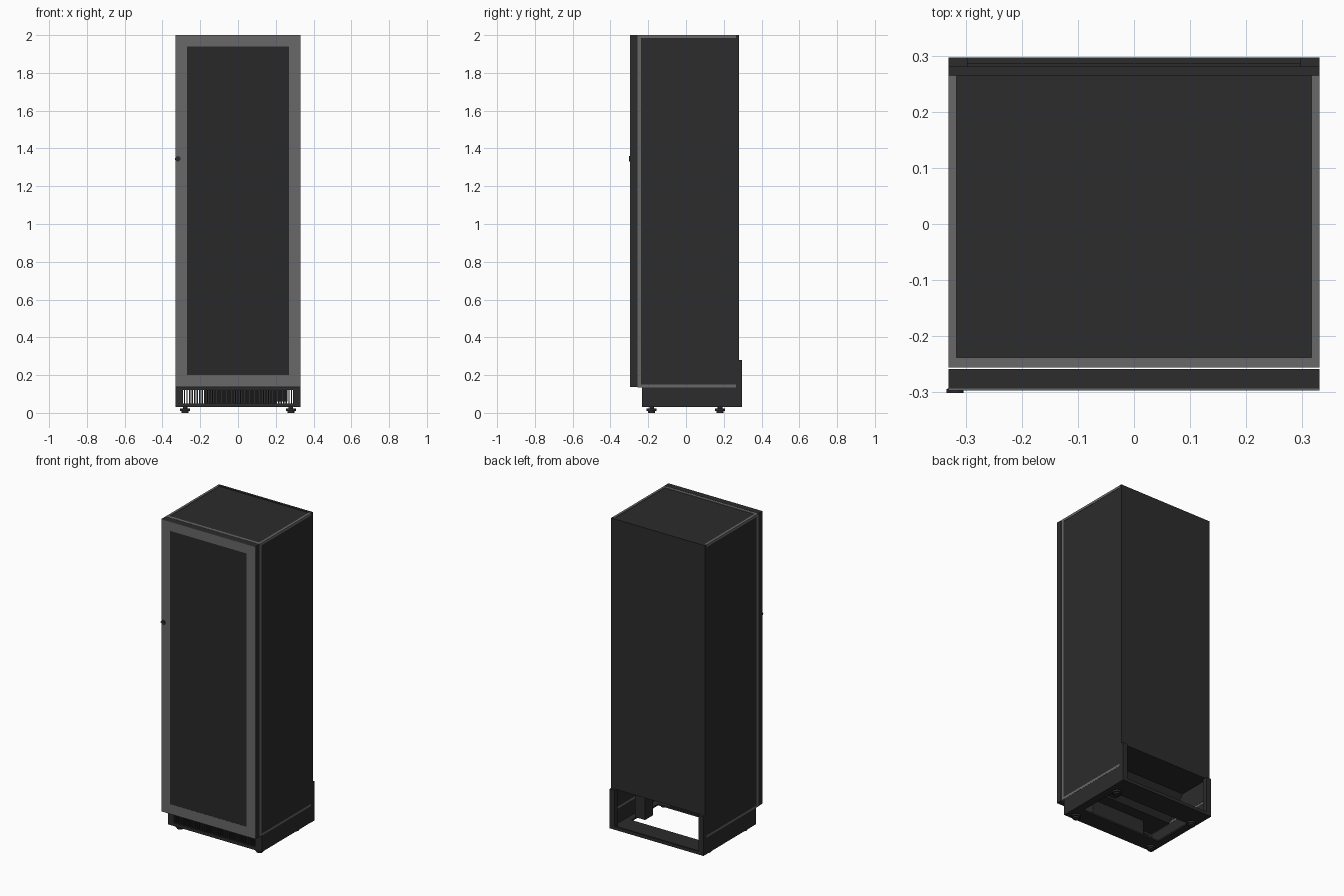
import bpy, bmesh
from mathutils import Matrix

if "Cube" in bpy.data.objects:
    bpy.data.objects.remove(bpy.data.objects["Cube"])


def material(name, v):
    m = bpy.data.materials.new(name)
    m.diffuse_color = (v, v, v, 1)
    m.use_nodes = True
    m.node_tree.nodes["Principled BSDF"].inputs["Base Color"].default_value = m.diffuse_color
    return m


BLACK = material("black_metal", 0.025)
GLASS = material("dark_glass", 0.022)
STEEL = material("brushed_steel", 0.14)


def finish(name, bm, mat, bevel=0):
    bmesh.ops.recalc_face_normals(bm, faces=bm.faces[:])
    me = bpy.data.meshes.new(name)
    bm.to_mesh(me)
    bm.free()
    me.materials.append(mat)
    ob = bpy.data.objects.new(name, me)
    bpy.context.collection.objects.link(ob)
    if bevel:
        b = ob.modifiers.new("Bevel", "BEVEL")
        b.width, b.segments = bevel, 2
    return ob


def boxes(name, spans, mat, bevel=0):
    """One object from boxes given as (x0, x1, y0, y1, z0, z1)."""
    bm = bmesh.new()
    for x0, x1, y0, y1, z0, z1 in spans:
        m = (Matrix.Translation(((x0 + x1) / 2, (y0 + y1) / 2, (z0 + z1) / 2))
             @ Matrix.Diagonal((x1 - x0, y1 - y0, z1 - z0, 1)))
        bmesh.ops.create_cube(bm, size=1, matrix=m)
    return finish(name, bm, mat, bevel)


def mirrored(span):
    x0, x1, *rest = span
    return [span, (-x1, -x0, *rest)]


def cylinders(name, parts, mat, axis="Z"):
    """Cylinders given as (centre, radius, length)."""
    bm = bmesh.new()
    turn = Matrix.Rotation(1.5707963, 4, "X") if axis == "Y" else Matrix()
    for c, r, h in parts:
        bmesh.ops.create_cone(bm, cap_ends=True, segments=24, radius1=r, radius2=r,
                              depth=h, matrix=Matrix.Translation(c) @ turn)
    ob = finish(name, bm, mat)
    bpy.context.view_layer.objects.active = ob
    ob.select_set(True)
    bpy.ops.object.shade_smooth_by_angle()
    ob.select_set(False)
    return ob


# Cabinet: side profile with the machine recess, extruded across the width
profile = [(-0.248, 0.137), (-0.06, 0.137), (0.06, 0.28), (0.265, 0.28),
           (0.265, 1.997), (-0.248, 1.997)]
bm = bmesh.new()
f = bm.faces.new([bm.verts.new((-0.326, y, z)) for y, z in profile])
ext = bmesh.ops.extrude_face_region(bm, geom=[f])["geom"]
bmesh.ops.translate(bm, vec=(0.652, 0, 0),
                    verts=[v for v in ext if isinstance(v, bmesh.types.BMVert)])
finish("cabinet_body", bm, BLACK)

# Side skins, rear panel and recess cheeks
boxes("side_panels", mirrored((0.315, 0.329, -0.24, 0.266, 0.149, 1.986)), BLACK)
boxes("rear_panel", [(-0.331, 0.331, 0.264, 0.281, 0.28, 2.0)], BLACK)
boxes("rear_corner_posts", mirrored((0.297, 0.331, 0.264, 0.297, 0.03, 0.28)), BLACK)

# Steel edging around the cabinet sides and top
trim = []
trim += mirrored((0.316, 0.331, -0.256, 0.264, 1.985, 2.0))
trim += mirrored((0.316, 0.331, -0.256, 0.264, 0.135, 0.15))
trim += mirrored((0.316, 0.331, -0.256, -0.238, 0.15, 1.985))
trim += [(-0.316, 0.316, -0.256, -0.238, 1.985, 2.0),
         (-0.316, 0.316, -0.256, -0.238, 0.135, 0.15)]
boxes("steel_edging", trim, STEEL)

# Door: dark core, steel front frame, glass
boxes("door_core", [(-0.331, 0.331, -0.293, -0.258, 0.137, 2.0)], BLACK)
FY = (-0.297, -0.292)
boxes("door_frame", [
    (-0.331, -0.271, *FY, 0.137, 2.0), (0.269, 0.331, *FY, 0.137, 2.0),
    (-0.271, 0.269, *FY, 1.94, 2.0), (-0.271, 0.269, *FY, 0.137, 0.2)], STEEL)
boxes("door_glass", [(-0.271, 0.269, -0.296, -0.291, 0.2, 1.94)], GLASS)
cylinders("door_lock", [((-0.318, -0.297, 1.345), 0.014, 0.008),
                        ((-0.326, -0.2975, 1.345), 0.008, 0.007)], BLACK, "Y")

# Plinth: side walls, front surround, rear bar and floor ring
plinth = mirrored((0.318, 0.33, -0.232, 0.297, 0.03, 0.135))
plinth += mirrored((0.29, 0.318, -0.232, -0.218, 0.03, 0.135))
plinth += [(-0.29, 0.29, -0.232, -0.218, 0.03, 0.05),
           (-0.29, 0.29, -0.232, -0.218, 0.12, 0.135),
           (-0.318, 0.318, 0.285, 0.297, 0.03, 0.05),
           (-0.318, 0.318, 0.15, 0.285, 0.03, 0.04),
           (-0.318, 0.318, -0.218, -0.12, 0.03, 0.04)]
plinth += mirrored((0.28, 0.318, -0.12, 0.15, 0.03, 0.04))
boxes("plinth", plinth, BLACK)

# Vertical grille bars
N = 43
boxes("front_grille", [(x - 0.0035, x + 0.0035, -0.23, -0.22, 0.05, 0.12)
                       for x in (-0.29 + 0.58 * (i + 0.5) / N for i in range(N))], BLACK)

# Machinery in the base
boxes("condenser", [(-0.18, 0.2, -0.21, -0.13, 0.04, 0.136)], BLACK)
boxes("electrics_box", [(0.19, 0.262, 0.06, 0.14, 0.06, 0.28)], BLACK)

# Levelling feet
feet = []
for x in (-0.28, 0.28):
    for y in (-0.182, 0.18):
        feet += [((x, y, 0.006), 0.019, 0.012), ((x, y, 0.016), 0.027, 0.012),
                 ((x, y, 0.026), 0.012, 0.014)]
cylinders("levelling_feet", feet, BLACK)
